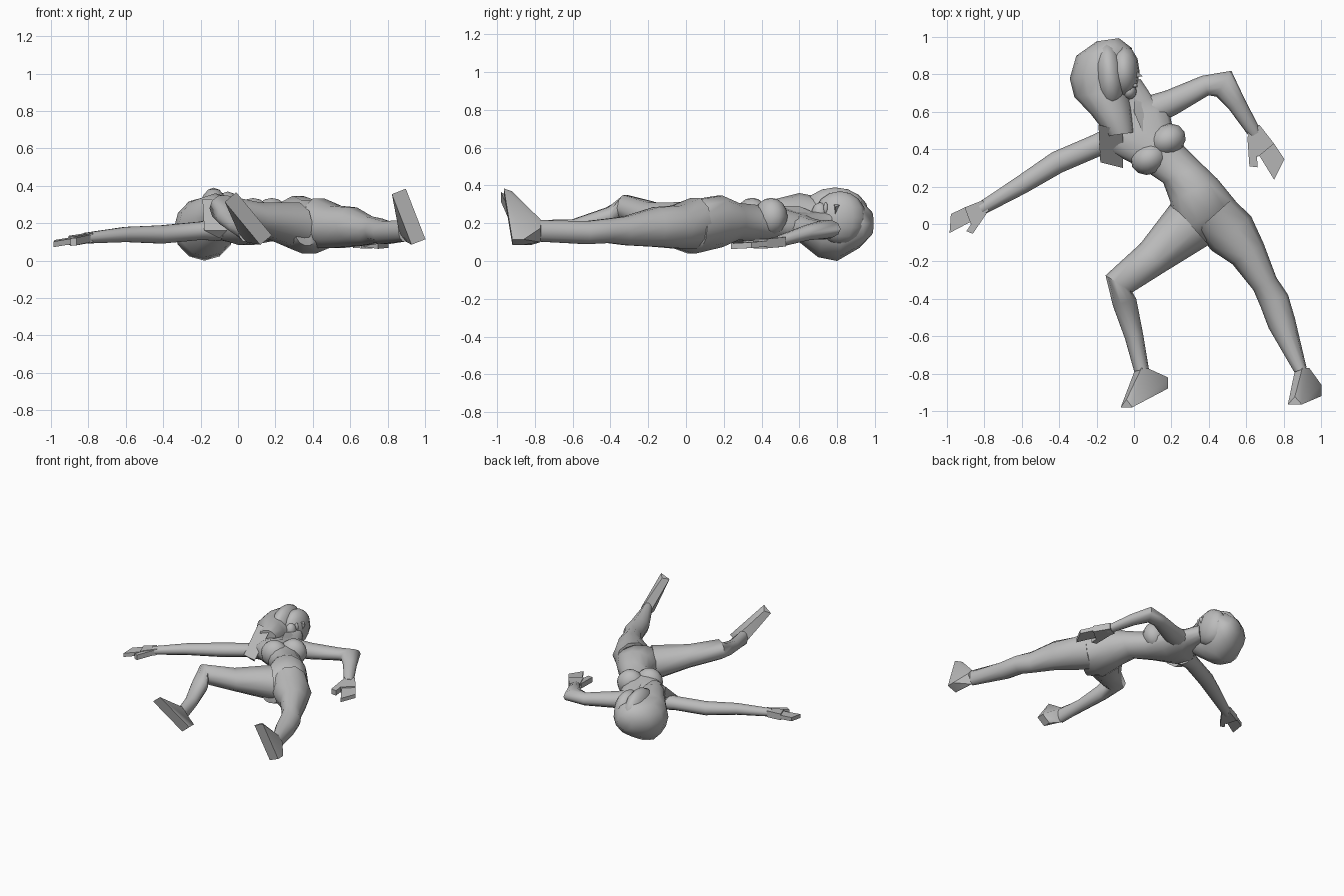
import bpy, bmesh, math
from mathutils import Vector, Matrix

if "Cube" in bpy.data.objects:
    bpy.data.objects.remove(bpy.data.objects["Cube"])

GREY = (.5, .5, .5, 1)
clay = bpy.data.materials.new("plain grey")
clay.use_nodes = True
clay.diffuse_color = GREY
clay.node_tree.nodes["Principled BSDF"].inputs["Base Color"].default_value = GREY


def finish(name, bm, angle):
    """Turn a bmesh into a shaded object in the single material."""
    bmesh.ops.recalc_face_normals(bm, faces=bm.faces)
    mesh = bpy.data.meshes.new(name)
    bm.to_mesh(mesh)
    bm.free()
    mesh.materials.append(clay)
    obj = bpy.data.objects.new(name, mesh)
    bpy.context.collection.objects.link(obj)
    bpy.ops.object.select_all(action='DESELECT')
    obj.select_set(True)
    bpy.context.view_layer.objects.active = obj
    bpy.ops.object.shade_smooth_by_angle(angle=math.radians(angle))


def tube(name, stations, heading=None, sides=10):
    """Skin upright oval rings along a path of x, y, z, half width and
    optional half height. Rings turn with the path unless a heading is set."""
    bm = bmesh.new()
    centres = [Vector(s[:3]) for s in stations]
    last = len(stations) - 1
    rings = []
    for i, (centre, station) in enumerate(zip(centres, stations)):
        width = station[3]
        height = station[4] if len(station) > 4 else width * .85
        if heading is None:
            along = centres[min(i + 1, last)] - centres[max(i - 1, 0)]
            across = Vector((along.y, -along.x, 0)).normalized()
        else:
            across = Vector((math.cos(heading), math.sin(heading), 0))
        ring = []
        for k in range(sides):
            turn = math.tau * k / sides
            offset = across * width * math.cos(turn)
            offset.z = height * math.sin(turn)
            ring.append(bm.verts.new(centre + offset))
        rings.append(ring)
    for lower, upper in zip(rings, rings[1:]):
        for k in range(sides):
            n = (k + 1) % sides
            bm.faces.new((lower[k], lower[n], upper[n], upper[k]))
    bm.faces.new(rings[0])
    bm.faces.new(rings[last])
    finish(name, bm, 50)


def hull(name, points):
    """Wrap a faceted solid around a few corner points."""
    bm = bmesh.new()
    verts = [bm.verts.new(p) for p in points]
    bmesh.ops.convex_hull(bm, input=verts)
    bmesh.ops.delete(bm, geom=[v for v in bm.verts if not v.link_faces], context='VERTS')
    finish(name, bm, 40)


def ball(name, centre, radii, turn=0):
    bm = bmesh.new()
    place = Matrix.Translation(centre) @ Matrix.Rotation(turn, 4, 'Z') @ Matrix.Diagonal((*radii, 1))
    bmesh.ops.create_uvsphere(bm, u_segments=12, v_segments=8, radius=1, matrix=place)
    finish(name, bm, 50)


def hand(side, wrist, tip, sign):
    """A flat mitten and thumb; both hands share one mirrored outline."""
    wrist, tip = Vector(wrist), Vector(tip)
    reach = tip - wrist
    across = Vector((reach.y, -reach.x, 0)) * sign

    def slab(part, outline, thick):
        corners = [wrist + reach * u + across * v for u, v in outline]
        lift = Vector((0, 0, thick))
        hull(side + part, [c + lift * s for c in corners for s in (-1, 1)])

    slab("_palm", [(-.1, .17), (-.1, -.15), (.4, -.25), (.5, .2)], .025)
    slab("_fingers", [(.3, .17), (.4, -.25), (.8, -.3), (1.1, .1)], .015)
    slab("_thumb", [(0, 0), (0, .2), (.6, .45), (.7, .3)], .02)


def foot(side, ankle, heel, toe):
    """A wedge from the ankle to an upright sole."""
    ankle, heel, toe = Vector(ankle), Vector(heel), Vector(toe)
    back = Vector((0, .06, 0))
    half = (toe - heel).cross(back).normalized() * .04
    points = [p + half * s for p in (heel, heel + back, toe, ankle) for s in (-1, 1)]
    points.append(toe + back * .7)
    hull(side + "_foot", points + [ankle + Vector((0, 0, s)) for s in (-.06, .06)])


# Torso, from the crotch up to the neck
LEAN = math.radians(26)
tube("torso", [
    (.37, -.1, .15, .07, .07),
    (.38, .03, .18, .19, .145),
    (.32, .18, .21, .14, .14),
    (.26, .27, .21, .115, .1),
    (.15, .36, .2, .13, .1),
    (.04, .46, .19, .18, .11),
    (0, .56, .18, .2, .085),
    (0, .63, .19, .11, .07),
    (-.02, .75, .2, .06, .06)], LEAN, 14)
for side, x, y in (("left", .18, .45), ("right", .08, .35)):
    ball(side + "_breast", (x, y, .235), (.1, .085, .1), LEAN)

# Legs and feet
tube("right_leg", [
    (.3, 0, .19, .15),
    (.1, -.18, .23, .1),
    (-.08, -.32, .28, .085),
    (-.05, -.42, .23, .065),
    (0, -.6, .18, .05),
    (.04, -.78, .16, .04, .06)])
tube("left_leg", [
    (.43, .05, .2, .13, .14),
    (.52, -.05, .18, .14),
    (.61, -.16, .18, .1, .11),
    (.7, -.32, .16, .07, .08),
    (.75, -.41, .16, .08),
    (.79, -.53, .15, .075),
    (.89, -.78, .16, .035, .06)])
foot("right", (.04, -.77, .16), (.15, -.88, .11), (-.04, -.98, .34))
foot("left", (.9, -.77, .16), (.965, -.92, .1), (.86, -.965, .37))

# Arms and hands
tube("left_arm", [
    (.1, .61, .18, .08),
    (.2, .65, .17, .07),
    (.38, .74, .16, .055),
    (.48, .75, .17, .08, .05),
    (.55, .64, .15, .05),
    (.65, .48, .1, .035, .03)])
tube("right_arm", [
    (-.1, .45, .17, .08),
    (-.2, .42, .16, .06),
    (-.41, .33, .14, .06),
    (-.6, .21, .14, .05),
    (-.82, .08, .12, .035, .03)])
hand("left", (.65, .49, .1), (.76, .27, .08), 1)
hand("right", (-.81, .09, .12), (-.98, -.02, .09), -1)

# Head, turned to its left
ball("face", (-.055, .815, .23), (.085, .14, .14))
hull("nose", [(-.01, .84, .31), (.02, .79, .24), (-.01, .78, .31), (.045, .79, .285)])
ball("lips", (.005, .74, .28), (.015, .012, .03))
ball("chin", (-.025, .71, .25), (.04, .045, .06))

# Hair: main mass, a raised parting and two loose locks
tube("hair", [
    (-.14, .985, .2, .06, .06),
    (-.16, .92, .2, .15, .13),
    (-.18, .8, .17, .165, .17),
    (-.17, .7, .18, .15, .16),
    (-.12, .6, .23, .11, .13),
    (-.07, .48, .27, .07, .06)], math.radians(8), 12)
ball("hair_parting", (-.13, .79, .25), (.08, .18, .14), .1)
hull("front_lock", [(.07, .7, .22), (.05, .48, .29), (0, .6, .29), (0, .72, .24), (.04, .6, .22)])
hull("side_lock", [
    (-.19, .53, .33), (-.18, .33, .16), (-.06, .3, .16),
    (-.06, .5, .33), (-.15, .5, .2), (-.1, .35, .12)])
